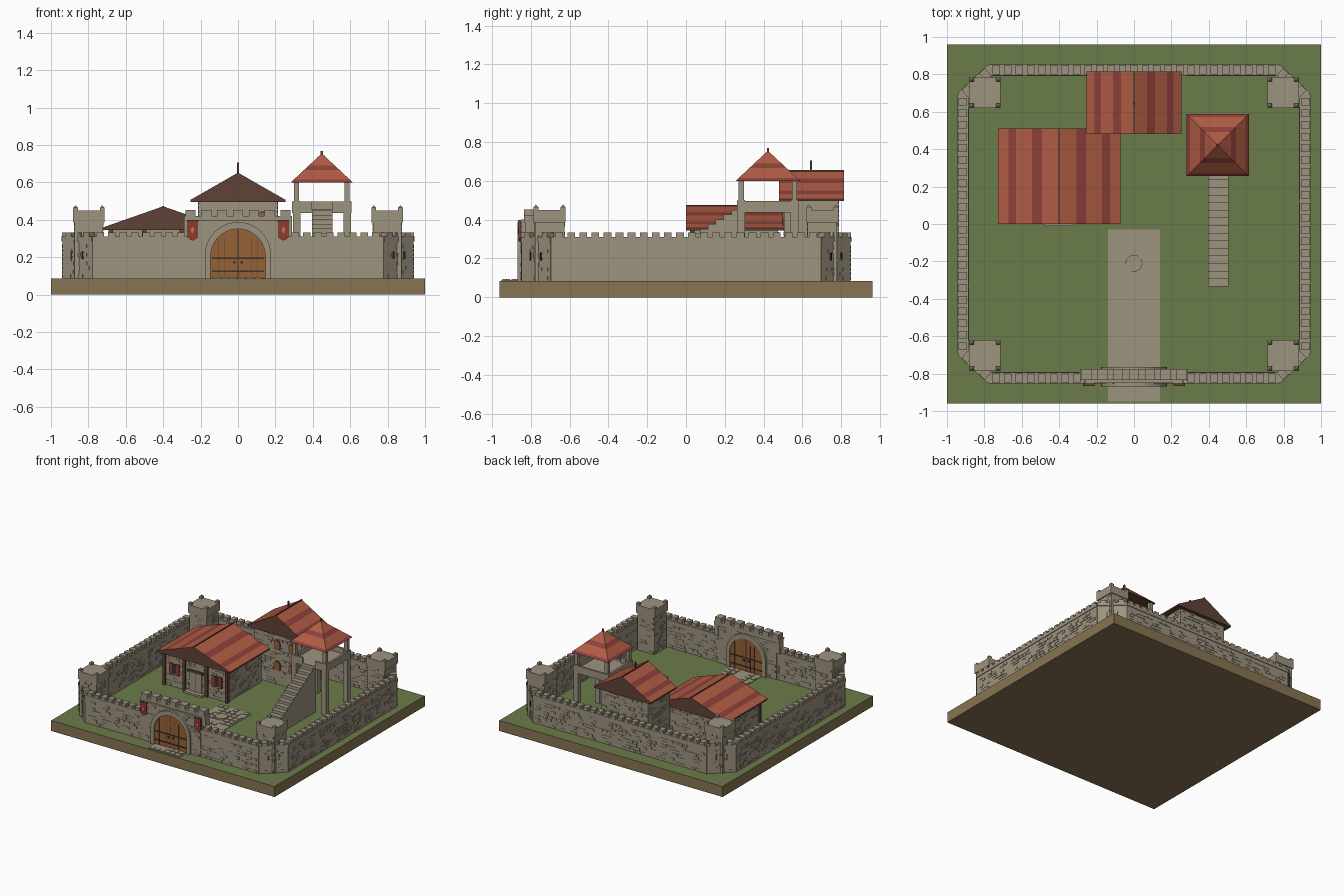
import bpy, bmesh, math, random
from mathutils import Matrix, Vector

random.seed(4)
if "Cube" in bpy.data.objects:
    bpy.data.objects.remove(bpy.data.objects["Cube"])


def material(name, rgb):
    lin = [((c / 255 + 0.055) / 1.055) ** 2.4 for c in rgb] + [1]
    m = bpy.data.materials.new(name)
    m.use_nodes = True
    m.diffuse_color = lin
    m.node_tree.nodes["Principled BSDF"].inputs["Base Color"].default_value = lin
    return m


STONE = material("stone", (157, 147, 127))
GRASS = material("grass", (106, 124, 74))
EARTH = material("earth", (135, 116, 82))
TILE = material("roof tile", (176, 92, 68))
DARK_TILE = material("dark roof tile", (142, 64, 58))
TIMBER = material("dark timber", (96, 66, 54))
DOOR = material("door wood", (150, 98, 54))
IRON = material("iron", (58, 50, 46))
BANNER = material("banner red", (150, 54, 48))
GOLD = material("gold", (178, 128, 62))

GROUND = 0.085
ID = Matrix.Identity(4)


def finish(name, bm, *mats):
    me = bpy.data.meshes.new(name)
    bm.to_mesh(me)
    bm.free()
    for m in mats:
        me.materials.append(m)
    ob = bpy.data.objects.new(name, me)
    bpy.context.collection.objects.link(ob)
    return ob


def box(bm, x, y, z, frame=ID):
    """Box from three (low, high) ranges, in an optional local frame."""
    mid = Vector([(a + b) / 2 for a, b in (x, y, z)])
    size = [b - a for a, b in (x, y, z)]
    bmesh.ops.create_cube(bm, size=1, matrix=frame @ Matrix.Translation(mid) @ Matrix.Diagonal((*size, 1)))


def block(name, mat, *boxes):
    bm = bmesh.new()
    for b in boxes:
        box(bm, *b)
    return finish(name, bm, mat)


def prism(bm, profile, y0, y1):
    """Extrude an (x, z) outline from y0 to y1."""
    rings = [[bm.verts.new((x, y, z)) for x, z in profile] for y in (y0, y1)]
    n = len(profile)
    faces = [bm.faces.new(rings[0]), bm.faces.new(rings[1][::-1])]
    for i in range(n):
        j = (i + 1) % n
        faces.append(bm.faces.new((rings[0][j], rings[0][i], rings[1][i], rings[1][j])))
    bmesh.ops.recalc_face_normals(bm, faces=faces)
    return faces


def side_frame(p, q):
    """Local frame: x runs from p to q, y points to the left of it."""
    p, q = Vector((*p, 0)), Vector((*q, 0))
    u = (q - p).normalized()
    v = Vector((-u.y, u.x, 0))
    m = Matrix((u, v, Vector((0, 0, 1)))).transposed().to_4x4()
    return Matrix.Translation(p) @ m, (q - p).length


def stones(bm, frame, length, y, z0, z1, chance=0.5):
    """Scatter slightly raised stones in courses on one wall face."""
    row, z = 0, z0 + 0.004
    while z + 0.018 < z1:
        x = 0.01 + 0.02 * (row % 2)
        while x + 0.045 < length:
            w = random.uniform(0.03, 0.045)
            if random.random() < chance:
                box(bm, (x, x + w), (y - 0.003, y + 0.003), (z, z + 0.018), frame)
            x += w + 0.006
        z += 0.023
        row += 1


def stone_walls(name, x, y, z, chance=0.5):
    """Rectangular stone building body."""
    bm = bmesh.new()
    box(bm, x, y, z)
    pts = [(x[0], y[0]), (x[0], y[1]), (x[1], y[1]), (x[1], y[0])]
    for i in range(4):
        f, n = side_frame(pts[i], pts[(i + 1) % 4])
        stones(bm, f, n, 0, z[0], z[1], chance)
    return finish(name, bm, STONE)


# Ground slab, grass on top
bm = bmesh.new()
box(bm, (-1, 1), (-0.96, 0.96), (0, GROUND))
for f in bm.faces:
    f.material_index = int(f.normal.z > 0.5)
finish("ground", bm, EARTH, GRASS)

# Paved path with a round well cover
bm = bmesh.new()
box(bm, (-0.14, 0.14), (-0.95, -0.03), (GROUND - 0.01, GROUND + 0.004))
for i in range(20):
    for j in range(6):
        if random.random() < 0.6:
            x, y = -0.135 + j * 0.045, -0.945 + i * 0.046
            box(bm, (x, x + 0.038), (y, y + 0.038), (GROUND, GROUND + 0.008))
bmesh.ops.create_cone(bm, cap_ends=True, segments=20, radius1=0.045, radius2=0.045, depth=0.02,
                      matrix=Matrix.Translation((0, -0.21, GROUND + 0.006)))
finish("path", bm, STONE)

# Curtain wall with cut corners and battlements
W, D, CX, CY = 0.912, 0.82, 0.768, 0.685
ring = [(-CX, -D), (-W, -CY), (-W, CY), (-CX, D), (CX, D), (W, CY), (W, -CY), (CX, -D)]
for i in range(8):
    bm = bmesh.new()
    f, n = side_frame(ring[i], ring[(i + 1) % 8])
    box(bm, (-0.01, n + 0.01), (-0.027, 0.027), (GROUND, 0.305), f)
    box(bm, (-0.01, n + 0.01), (0.015, 0.032), (0.285, 0.31), f)
    for s in (-0.027, 0.027):
        stones(bm, f, n, s, GROUND, 0.285)
    count = round(n / 0.062)
    for k in range(count):
        x = (k + 0.5) * n / count
        box(bm, (x - 0.02, x + 0.02), (-0.02, 0.03), (0.3, 0.333), f)
    finish("curtain_wall", bm, STONE)
    if n < 0.5:
        slit = bmesh.new()
        for x in (0.3 * n, 0.7 * n):
            box(slit, (x - 0.004, x + 0.004), (0.026, 0.033), (0.19, 0.23), f)
        finish("arrow_slit", slit, IRON)

# Corner towers
for sx in (-1, 1):
    for sy in (-1, 1):
        cx, cy = sx * 0.797, sy * 0.703
        stone_walls("corner_tower", (cx - 0.076, cx + 0.076), (cy - 0.076, cy + 0.076), (GROUND, 0.4))
        bm = bmesh.new()
        box(bm, (cx - 0.084, cx + 0.084), (cy - 0.083, cy + 0.083), (0.385, 0.45))
        for a in (-1, 1):
            for b in (-1, 1):
                px, py = cx + a * 0.071, cy + b * 0.07
                box(bm, (px - 0.013, px + 0.013), (py - 0.013, py + 0.013), (0.42, 0.465))
                bmesh.ops.create_cone(bm, segments=4, radius1=0.018, radius2=0, depth=0.014,
                                      matrix=Matrix.Translation((px, py, 0.471)) @ Matrix.Rotation(math.pi / 4, 4, "Z"))
        finish("tower_cap", bm, STONE)

# Gatehouse with battlements
stone_walls("gatehouse", (-0.26, 0.26), (-0.85, -0.785), (GROUND, 0.4), 0.35)
bm = bmesh.new()
box(bm, (-0.29, 0.29), (-0.835, -0.775), (0.385, 0.42))
for k in range(7):
    x = -0.255 + k * 0.085
    box(bm, (x - 0.027, x + 0.027), (-0.835, -0.775), (0.41, 0.453))
for s in (-1, 1):
    box(bm, (s * 0.275 - 0.015, s * 0.275 + 0.015), (-0.83, -0.78), (0.3, 0.39))
finish("gate_battlements", bm, STONE)


def arch(r, z, foot=GROUND, x=0, n=20):
    return [(x - r, foot)] + [(x - r * math.cos(math.pi * i / n), z + r * math.sin(math.pi * i / n))
                              for i in range(n + 1)] + [(x + r, foot)]


# Stone arch and double door
bm = bmesh.new()
outer, inner = arch(0.176, 0.212), arch(0.146, 0.205)
for i in range(len(outer) - 1):
    prism(bm, [outer[i], outer[i + 1], inner[i + 1], inner[i]], -0.868, -0.765)
finish("gate_arch", bm, STONE)
bm = bmesh.new()
prism(bm, arch(0.148, 0.205), -0.858, -0.772)
finish("gate_door", bm, DOOR)
for y in (-0.858, -0.772):
    fy = (y - 0.004, y + 0.004)
    parts = [((-0.003, 0.003), fy, (GROUND, 0.35))]
    parts += [((-0.14, 0.14), fy, (z, z + 0.008)) for z in (0.12, 0.19)]
    parts += [((s * 0.02 - 0.006, s * 0.02 + 0.006), fy, (0.165, 0.18)) for s in (-1, 1)]
    block("door_iron", IRON, *parts)
    block("door_plank_gap", TIMBER, *[((s * x - 0.001, s * x + 0.001), (y - 0.002, y + 0.002), (GROUND, 0.3))
                                      for s in (-1, 1) for x in (0.035, 0.07, 0.105)])

# Banners beside the gate
for s in (-1, 1):
    x = s * 0.243
    bm = bmesh.new()
    prism(bm, [(x - 0.027, 0.393), (x + 0.027, 0.393), (x + 0.027, 0.305), (x, 0.288), (x - 0.027, 0.305)], -0.862, -0.853)
    finish("banner", bm, BANNER)
    bm = bmesh.new()
    prism(bm, [(x - 0.011, 0.345), (x, 0.365), (x + 0.011, 0.345), (x, 0.325)], -0.865, -0.856)
    finish("banner_diamond", bm, GOLD)
    block("banner_rod", TIMBER, ((x - 0.031, x + 0.031), (-0.866, -0.85), (0.391, 0.398)))

BANDS = [0, 0.17, 0.3, 0.56, 0.72, 1]


def gable_roof(name, cx, half, y, eave, ridge):
    """Solid gable with striped tile slopes and timber ends."""
    bm = bmesh.new()
    low = eave + 0.012
    for s in (-1, 1):
        for i in range(5):
            (xa, za), (xb, zb) = [(cx + s * half * (1 - t), low + (ridge - low) * t) for t in BANDS[i:i + 2]]
            for f in prism(bm, [(xa, eave), (xb, eave), (xb, zb), (xa, za)], *y):
                f.material_index = 1 + i % 2 if f.normal.z > 0.1 else 0
    finish(name, bm, TIMBER, TILE, DARK_TILE)
    block(name + "_ridge", TIMBER, ((cx - 0.005, cx + 0.005), y, (ridge - 0.006, ridge + 0.003)))


# Great house at the back and long house on the left
stone_walls("great_house", (-0.21, 0.21), (0.505, 0.785), (GROUND, 0.5))
gable_roof("great_house_roof", 0, 0.253, (0.48, 0.815), 0.495, 0.652)
block("great_house_finial", TIMBER, ((-0.005, 0.005), (0.64, 0.65), (0.64, 0.705)))
stone_walls("long_house", (-0.68, -0.12), (0.035, 0.475), (GROUND, 0.35))
gable_roof("long_house_roof", -0.4, 0.328, (0, 0.51), 0.345, 0.472)
block("long_house_posts", TIMBER, *[((x - 0.012, x + 0.012), (0.02, 0.045), (GROUND, 0.35)) for x in (-0.68, -0.5, -0.3, -0.12)])

# Long house entrance and shutters
block("entrance", STONE, ((-0.455, -0.345), (0.024, 0.04), (GROUND, 0.25)), ((-0.48, -0.32), (-0.01, 0.04), (GROUND, 0.1)))
block("entrance_frame", TIMBER, ((-0.47, -0.33), (0.02, 0.04), (0.25, 0.268)), ((-0.402, -0.398), (0.022, 0.04), (0.1, 0.25)))
for x in (-0.59, -0.21):
    block("window", IRON, ((x - 0.018, x + 0.018), (0.027, 0.04), (0.19, 0.27)))
    block("shutter", DARK_TILE, *[((x + s * 0.032 - 0.014, x + s * 0.032 + 0.014), (0.024, 0.04), (0.185, 0.275)) for s in (-1, 1)])

# Great house windows
for x in (0.0, 0.13):
    for z in (0.2, 0.37):
        for r, depth, mat, name in ((0.027, 0.498, TIMBER, "window_frame"), (0.019, 0.496, DOOR, "window")):
            bm = bmesh.new()
            prism(bm, arch(r, z + 0.05, z, x, 8), depth, 0.51)
            finish(name, bm, mat)

# Watchtower posts, platform and rail
TX, TY = 0.448, 0.422
posts = []
for a in (-1, 1):
    for b in (-1, 1):
        x, y = TX + a * 0.135, TY + b * 0.137
        posts.append(((x - 0.02, x + 0.02), (y - 0.02, y + 0.02), (GROUND, 0.5)))
        posts.append(((x - 0.014, x + 0.014), (y - 0.014, y + 0.014), (0.5, 0.605)))
block("watchtower_posts", STONE, *posts)
block("watchtower_platform", STONE, ((TX - 0.158, TX + 0.158), (TY - 0.158, TY + 0.158), (0.437, 0.455)),
      *[((TX + s * 0.15 - 0.008, TX + s * 0.15 + 0.008), (TY - 0.158, TY + 0.158), (0.45, 0.497)) for s in (-1, 1)],
      ((TX - 0.158, TX + 0.158), (TY + 0.142, TY + 0.158), (0.45, 0.497)),
      *[((TX + s * 0.107 - 0.051, TX + s * 0.107 + 0.051), (TY - 0.158, TY - 0.142), (0.45, 0.497)) for s in (-1, 1)])

# Watchtower striped pyramid roof
bm = bmesh.new()
levels = [0, 0.1, 0.42, 0.58, 1]
for i, (a, b) in enumerate(zip(levels, levels[1:])):
    r = 0.166 * math.sqrt(2)
    new = bmesh.ops.create_cone(bm, cap_ends=True, segments=4, radius1=r * (1 - a), radius2=r * (1 - b), depth=0.155 * (b - a),
                                matrix=Matrix.Translation((TX, TY, 0.6 + 0.155 * (a + b) / 2)) @ Matrix.Rotation(math.pi / 4, 4, "Z"))
    for f in {f for v in new["verts"] for f in v.link_faces}:
        f.normal_update()
        f.material_index = 0 if f.normal.z < -0.5 else 2 - i % 2
finish("watchtower_roof", bm, TIMBER, TILE, DARK_TILE)
block("watchtower_finial", DARK_TILE, ((TX - 0.006, TX + 0.006), (TY - 0.006, TY + 0.006), (0.745, 0.768)))

# Solid stone stairs
N, Y0, Y1 = 15, -0.335, 0.275
block("stairs", STONE, *[((0.395, 0.505), (Y0 + (Y1 - Y0) * i / N, Y0 + (Y1 - Y0) * (i + 1) / N),
                          (GROUND, GROUND + 0.365 * (i + 1) / N)) for i in range(N)])
